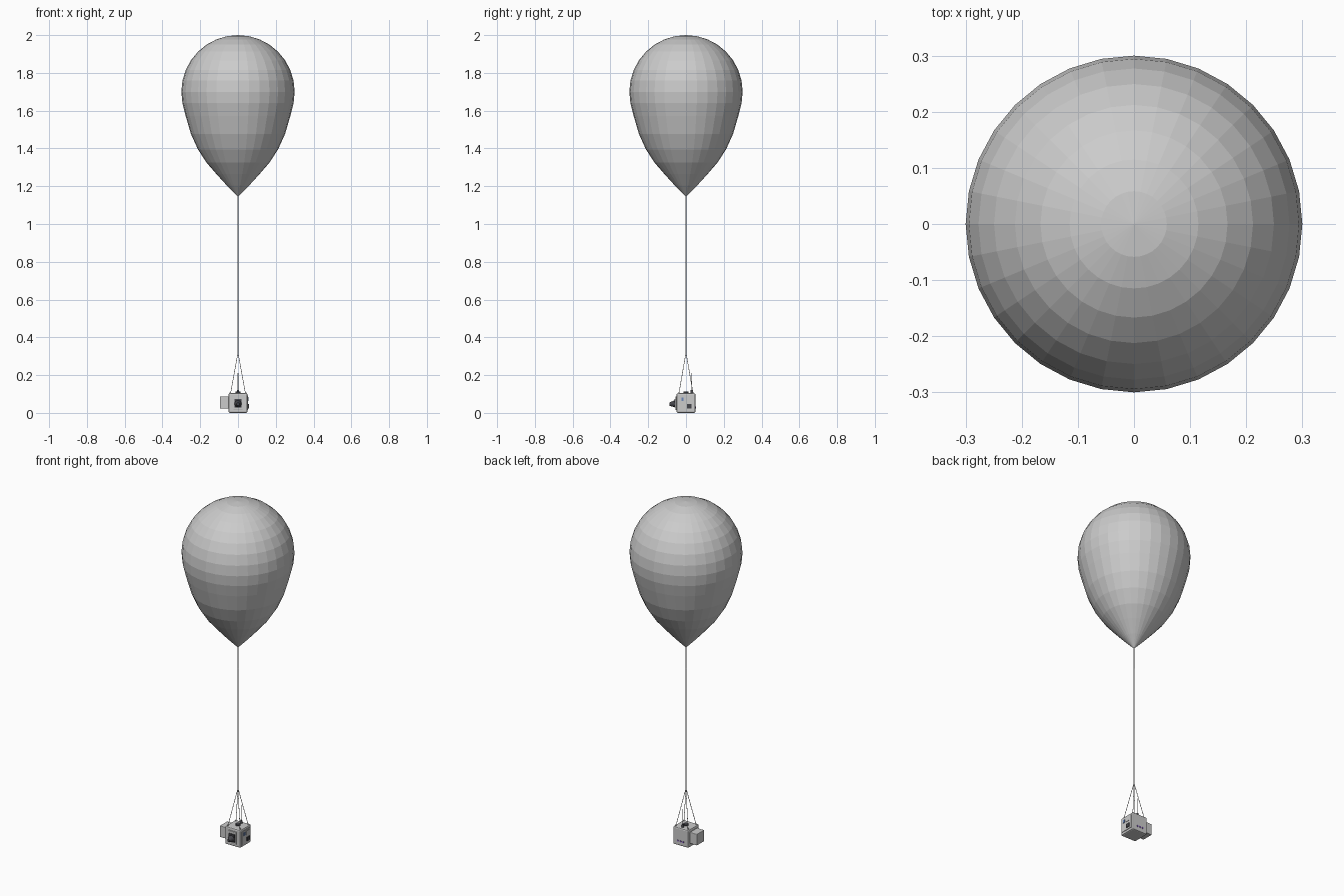
import bpy, bmesh, math
from mathutils import Vector, Matrix

if "Cube" in bpy.data.objects:
    bpy.data.objects.remove(bpy.data.objects["Cube"])


def finish(name, bm, color=None):
    me = bpy.data.meshes.new(name)
    bm.normal_update()
    bm.to_mesh(me)
    bm.free()
    ob = bpy.data.objects.new(name, me)
    bpy.context.collection.objects.link(ob)
    if color:
        mat = bpy.data.materials.new(name + "_colour")
        mat.diffuse_color = (*color, 1)
        mat.use_nodes = True
        mat.node_tree.nodes["Principled BSDF"].inputs["Base Color"].default_value = mat.diffuse_color
        me.materials.append(mat)
    return ob


def box(name, lo, hi, bevel=0, color=None):
    lo, hi = Vector(lo), Vector(hi)
    bm = bmesh.new()
    bmesh.ops.create_cube(bm, size=1)
    for v in bm.verts:
        v.co = Vector([(lo[i] + hi[i]) / 2 + v.co[i] * (hi[i] - lo[i]) for i in range(3)])
    if bevel:
        bmesh.ops.bevel(bm, geom=bm.edges[:], offset=bevel, segments=2, profile=0.5, affect='EDGES')
    return finish(name, bm, color)


def rod(name, a, b, r1, r2=None, sides=8, color=None):
    a, b = Vector(a), Vector(b)
    d = b - a
    rot = d.to_track_quat('Z', 'Y').to_matrix().to_4x4()
    bm = bmesh.new()
    bmesh.ops.create_cone(bm, cap_ends=True, segments=sides, radius1=r1,
                          radius2=r1 if r2 is None else r2, depth=d.length,
                          matrix=Matrix.Translation((a + b) / 2) @ rot)
    return finish(name, bm, color)


# balloon: a sphere whose lower half is drawn down to a point
R, CZ = 0.3, 1.7
bm = bmesh.new()
bmesh.ops.create_uvsphere(bm, u_segments=32, v_segments=16, radius=R)
lower = [1.7, 1.64, 1.572, 1.477, 1.395, 1.325, 1.265, 1.203, 1.143]
for v in bm.verts:
    if v.co.z < -1e-4:
        k = round(math.asin(min(1, -v.co.z / R)) / (math.pi / 16))
        v.co.z = lower[k]
    else:
        v.co.z += CZ
finish("balloon", bm)

# tether and the four suspension lines
rod("tether", (0, 0, 0.315), (0, 0, 1.02), 0.003)
rod("tether_upper", (0, 0, 1.02), (0, 0, 1.155), 0.002)
for i, (sx, sy) in enumerate([(-1, -1), (1, -1), (1, 1), (-1, 1)]):
    rod(f"suspension_line_{i}", (sx * 0.04, sy * 0.038, 0.1), (0, 0, 0.32), 0.0015, sides=6)
    rod(f"line_anchor_{i}", (sx * 0.04, sy * 0.038, 0.098), (sx * 0.04, sy * 0.038, 0.109), 0.004)

# instrument box with side battery pack
box("instrument_box", (-0.05, -0.05, 0), (0.05, 0.05, 0.104), 0.007)
box("battery_pack", (-0.095, -0.034, 0.022), (-0.045, 0.034, 0.088), 0.003)

# front camera: plate, hooded lens
dark = (0.06, 0.06, 0.07)
box("camera_plate", (-0.025, -0.055, 0.016), (0.025, -0.048, 0.088), 0.002)
box("camera_body", (-0.018, -0.062, 0.028), (0.018, -0.053, 0.074), 0.002, dark)
rod("camera_lens", (0, -0.06, 0.048), (0, -0.088, 0.046), 0.019, 0.008, 16, dark)

# right side instrument panel
box("side_panel", (0.048, -0.038, 0.014), (0.053, 0.038, 0.092))
box("panel_slot", (0.052, -0.024, 0.064), (0.056, -0.012, 0.082), 0, (0.15, 0.25, 0.5))
box("panel_display", (0.052, -0.002, 0.062), (0.055, 0.028, 0.084))
box("panel_socket", (0.052, 0.004, 0.024), (0.058, 0.028, 0.046), 0, dark)

# indicator lights on the back
for i in (-1, 0, 1):
    rod(f"indicator_light_{i + 2}", (i * 0.017, 0.048, 0.028), (i * 0.017, 0.054, 0.028),
        0.005, sides=12, color=(0.3, 0.15, 0.65))

# antenna and cap on top
rod("antenna_base", (0, 0.03, 0.102), (0, 0.03, 0.122), 0.008, 0.005, 12, dark)
rod("antenna", (0, 0.03, 0.12), (0, 0.03, 0.21), 0.002)
rod("top_cap", (0, 0, 0.102), (0, 0, 0.112), 0.014, sides=16, color=dark)
